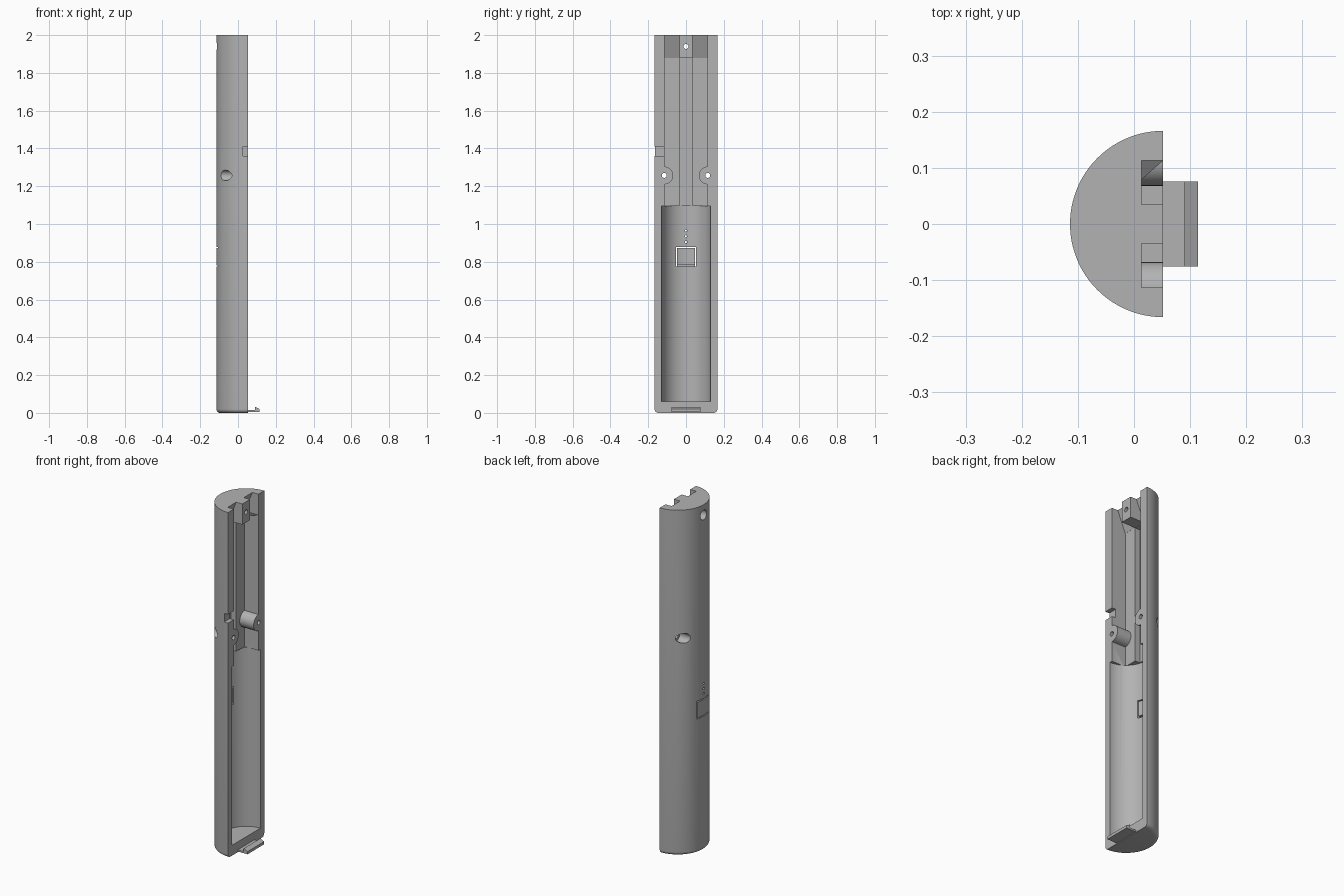
import bpy, bmesh, math
from mathutils import Matrix, Vector

if "Cube" in bpy.data.objects:
    bpy.data.objects.remove(bpy.data.objects["Cube"], do_unlink=True)

CX, R, H = 0.052, 0.166, 2.0      # split plane, shell radius, height
WALL, RAIL = 0.113, 0.035         # half widths of the upper tray and its channel
FLOOR, DEEP = -0.037, -0.068      # tray floor and channel floor
SCREW_Z = 1.257

gray = bpy.data.materials.new("plain gray")
gray.use_nodes = True
gray.diffuse_color = (0.45, 0.45, 0.45, 1)
gray.node_tree.nodes["Principled BSDF"].inputs["Base Color"].default_value = gray.diffuse_color


def make(name, bm):
    bmesh.ops.recalc_face_normals(bm, faces=bm.faces)
    mesh = bpy.data.meshes.new(name)
    bm.to_mesh(mesh)
    bm.free()
    mesh.materials.append(gray)
    ob = bpy.data.objects.new(name, mesh)
    bpy.context.collection.objects.link(ob)
    return ob


def box(name, x0, x1, y0, y1, z0, z1):
    bm = bmesh.new()
    size = Matrix.Diagonal((x1 - x0, y1 - y0, z1 - z0, 1))
    mid = Vector((x0 + x1, y0 + y1, z0 + z1)) / 2
    bmesh.ops.create_cube(bm, size=1, matrix=Matrix.Translation(mid) @ size)
    return make(name, bm)


def rod(name, axis, r, start, end, a, b, segs=40):
    """Cylinder along x at (y=a, z=b), or along z at (x=a, y=b)."""
    mid = (start + end) / 2
    if axis == "X":
        m = Matrix.Translation((mid, a, b)) @ Matrix.Rotation(math.pi / 2, 4, "Y")
    else:
        m = Matrix.Translation((a, b, mid))
    bm = bmesh.new()
    bmesh.ops.create_cone(bm, cap_ends=True, segments=segs, radius1=r, radius2=r,
                          depth=end - start, matrix=m)
    return make(name, bm)


def prism(name, profile, y0, y1):
    """Extrude an xz profile along y."""
    bm = bmesh.new()
    face = bm.faces.new([bm.verts.new((x, y0, z)) for x, z in profile])
    new = bmesh.ops.extrude_face_region(bm, geom=[face])["geom"]
    bmesh.ops.translate(bm, vec=(0, y1 - y0, 0),
                        verts=[v for v in new if isinstance(v, bmesh.types.BMVert)])
    return make(name, bm)


def combine(target, tool, operation="DIFFERENCE"):
    mod = target.modifiers.new("boolean", "BOOLEAN")
    mod.operation, mod.solver, mod.object = operation, "EXACT", tool
    deps = bpy.context.evaluated_depsgraph_get()
    mesh = bpy.data.meshes.new_from_object(target.evaluated_get(deps))
    target.modifiers.clear()
    target.data = mesh
    bpy.data.objects.remove(tool, do_unlink=True)


# Half-round shell with a rounded bottom edge
bm = bmesh.new()
fillet = 0.02
arc = [(R - fillet + fillet * math.sin(t), fillet - fillet * math.cos(t))
       for t in [i * math.pi / 12 for i in range(7)]]
pts = [bm.verts.new((CX, r, z)) for r, z in [(0, 0)] + arc + [(R, H), (0, H)]]
edges = [bm.edges.new(p) for p in zip(pts, pts[1:])]
bmesh.ops.spin(bm, geom=pts + edges, cent=(CX, 0, 0), axis=(0, 0, 1),
               angle=math.pi, steps=64)
bmesh.ops.remove_doubles(bm, verts=bm.verts, dist=1e-5)
bmesh.ops.holes_fill(bm, edges=[e for e in bm.edges if e.is_boundary], sides=0)
shell = make("half_shell", bm)

# Round lower bay
combine(shell, rod("bay", "Z", 0.13, 0.06, 1.095, CX, 0, 96))

# Stepped upper tray, leaving two screw bosses standing
tray = box("tray", FLOOR, 0.1, -WALL, WALL, 1.094, 1.88)
combine(tray, box("channel", DEEP, 0.09, -RAIL, RAIL, 1.0935, 1.8795), "UNION")
for s in (-1, 1):
    combine(tray, rod("boss", "X", 0.047, -0.2, 0.2, s * 0.115, SCREW_Z))
combine(shell, tray)

# Sloped notches beside the top screw block
slope = [(0.1, 1.879), (FLOOR, 1.879), (0.013, H), (0.013, H + 0.1), (0.1, H + 0.1)]
for s in (-1, 1):
    combine(shell, prism("notch", slope, *sorted((s * RAIL, s * WALL))))

# Screw holes with counterbores from the outside
for y, z, seat in [(-0.115, SCREW_Z, -0.02), (0.115, SCREW_Z, -0.02), (0, 1.94, -0.06)]:
    combine(shell, rod("counterbore", "X", 0.028, -0.3, seat, y, z))
    combine(shell, rod("screw_hole", "X", 0.013, -0.3, 0.3, y, z, 24))

# Side cable notch
combine(shell, box("side_notch", 0.027, 0.1, -0.3, -WALL + 0.002, 1.36, 1.41))

# Indicator holes
for z in (0.905, 0.935, 0.965):
    combine(shell, rod("indicator_hole", "X", 0.006, -0.2, 0, 0, z, 16))

# Push tab: slits on three sides and a thin hinge below
for s in (-1, 1):
    combine(shell, box("slit", -0.2, 0, *sorted((s * 0.047, s * 0.053)), 0.775, 0.878))
combine(shell, box("top_slit", -0.2, 0, -0.05, 0.05, 0.872, 0.878))
combine(shell, box("hinge_outside", -0.2, -0.106, -0.05, 0.05, 0.775, 0.781))
combine(shell, box("hinge_inside", -0.097, 0, -0.05, 0.05, 0.775, 0.786))

# Bottom latch with a raised lip
latch = prism("bottom_latch", [(CX - 0.02, 0.004), (0.114, 0.004), (0.114, 0.02),
                               (0.09, 0.032), (0.09, 0.014), (CX - 0.02, 0.014)],
              -0.076, 0.076)

# Shading
for ob in (shell, latch):
    bpy.ops.object.select_all(action="DESELECT")
    ob.select_set(True)
    bpy.context.view_layer.objects.active = ob
    bpy.ops.object.shade_smooth_by_angle(angle=math.radians(30))
